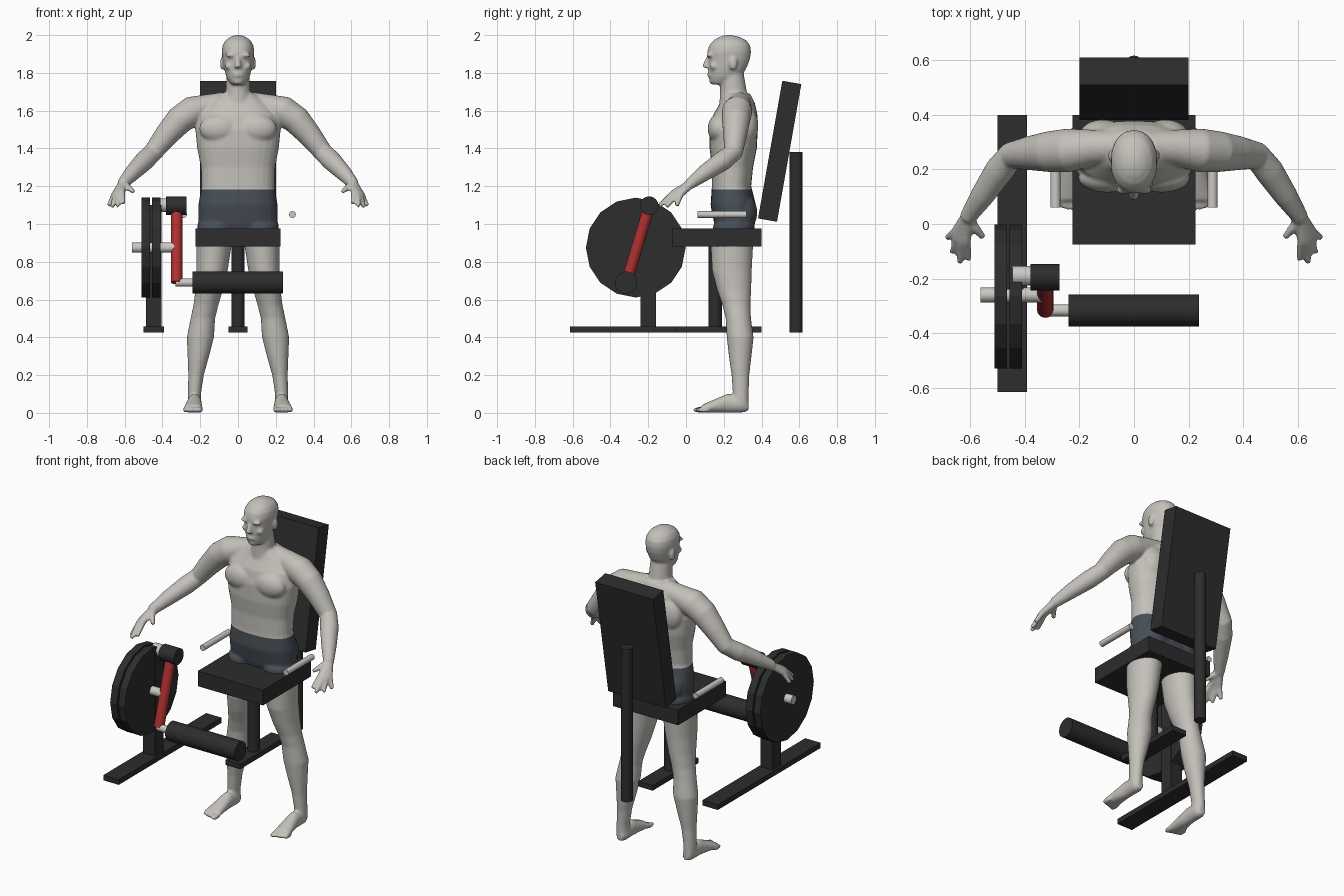
import bpy, bmesh, math
from mathutils import Vector, Matrix

if "Cube" in bpy.data.objects:
    bpy.data.objects.remove(bpy.data.objects["Cube"])


def material(name, rgb):
    m = bpy.data.materials.new(name)
    m.use_nodes = True
    m.diffuse_color = (*rgb, 1)
    m.node_tree.nodes["Principled BSDF"].inputs["Base Color"].default_value = (*rgb, 1)
    return m


SKIN = material("pale skin", (0.55, 0.53, 0.49))
SHORTS = material("slate cloth", (0.065, 0.078, 0.095))
DARK = material("charcoal", (0.026, 0.026, 0.027))
STEEL = material("light steel", (0.6, 0.58, 0.55))
RED = material("red paint", (0.42, 0.03, 0.03))


def add_object(name, bm, mats):
    me = bpy.data.meshes.new(name)
    bm.to_mesh(me)
    bm.free()
    ob = bpy.data.objects.new(name, me)
    bpy.context.collection.objects.link(ob)
    for m in mats:
        me.materials.append(m)
    return ob


# ---------- machine helpers ----------
def box(name, lo, hi, mat, tilt=0):
    lo, hi = Vector(lo), Vector(hi)
    bm = bmesh.new()
    bmesh.ops.create_cube(bm, size=1)
    bmesh.ops.scale(bm, vec=hi - lo, verts=bm.verts)
    ob = add_object(name, bm, [mat])
    ob.location = (lo + hi) / 2
    ob.rotation_euler.x = tilt
    return ob


def rod(name, a, b, r, mat, sides=32, smooth=True):
    a, b = Vector(a), Vector(b)
    bm = bmesh.new()
    bmesh.ops.create_cone(bm, cap_ends=True, segments=sides, radius1=r, radius2=r,
                          depth=(b - a).length)
    ob = add_object(name, bm, [mat])
    ob.location = (a + b) / 2
    ob.rotation_mode = 'QUATERNION'
    ob.rotation_quaternion = (b - a).to_track_quat('Z', 'Y')
    if smooth:
        bpy.ops.object.select_all(action='DESELECT')
        ob.select_set(True)
        bpy.context.view_layer.objects.active = ob
        bpy.ops.object.shade_smooth_by_angle()
    return ob


# ---------- seat and frame ----------
box("seat", (-0.225, -0.075, 0.88), (0.225, 0.4, 0.975), DARK)
box("backrest", (-0.2, 0.445, 1.015), (0.2, 0.547, 1.755), DARK, math.radians(-10))
rod("back_post", (0, 0.583, 0.425), (0, 0.583, 1.38), 0.034, DARK)
rod("seat_post", (0, 0.155, 0.44), (0, 0.155, 0.9), 0.035, DARK)
box("seat_foot_plate", (-0.05, -0.05, 0.425), (0.05, 0.4, 0.457), DARK)
box("side_foot_plate", (-0.5, -0.615, 0.425), (-0.393, 0.4, 0.457), DARK)
box("side_post", (-0.487, -0.24, 0.45), (-0.405, -0.158, 1.1), DARK)
for s, side in ((1, "left"), (-1, "right")):
    rod(side + "_handle", (s * 0.288, 0.06, 1.05), (s * 0.288, 0.32, 1.05), 0.018, STEEL)

# ---------- weights and swing arm ----------
for name, x in (("outer_weight", -0.512), ("inner_weight", -0.456)):
    rod(name, (x, -0.266, 0.875), (x + 0.046, -0.266, 0.875), 0.264, DARK, 16, False)
rod("weight_axle", (-0.562, -0.26, 0.875), (-0.33, -0.26, 0.875), 0.027, STEEL)
rod("pivot_pin", (-0.445, -0.19, 1.1), (-0.37, -0.19, 1.1), 0.036, STEEL)
rod("pivot_knob", (-0.38, -0.195, 1.097), (-0.273, -0.195, 1.097), 0.049, DARK)
rod("swing_arm", (-0.325, -0.195, 1.09), (-0.325, -0.315, 0.69), 0.03, RED)
rod("roller_pin", (-0.33, -0.317, 0.69), (-0.23, -0.317, 0.69), 0.022, STEEL)
rod("leg_roller", (-0.24, -0.317, 0.69), (0.238, -0.317, 0.69), 0.059, DARK)


# ---------- body helpers ----------
def loft(bm, rings, axis=None, power=2.0, n=28):
    """Closed tube through rings of (x, y, z, half width, half depth)."""
    pts = [Vector(r[:3]) for r in rings]
    loops = []
    for i, r in enumerate(rings):
        t = Vector(axis) if axis else (pts[min(i + 1, len(pts) - 1)] - pts[max(i - 1, 0)])
        t.normalize()
        ref = Vector((0, 0, 1)) if abs(t.y) > 0.9 else Vector((0, 1, 0))
        u = ref.cross(t).normalized()
        v = t.cross(u)
        loop = []
        for k in range(n):
            c, d = math.cos(math.tau * k / n), math.sin(math.tau * k / n)
            c = math.copysign(abs(c) ** (2 / power), c)
            d = math.copysign(abs(d) ** (2 / power), d)
            loop.append(bm.verts.new(pts[i] + u * c * r[3] + v * d * r[-1]))
        loops.append(loop)
    for a, b in zip(loops, loops[1:]):
        for k in range(n):
            bm.faces.new((a[k], a[(k + 1) % n], b[(k + 1) % n], b[k]))
    bm.faces.new(loops[0][::-1])
    bm.faces.new(loops[-1])


def blob(bm, loc, size):
    bmesh.ops.create_uvsphere(bm, u_segments=24, v_segments=16, radius=1,
                              matrix=Matrix.Translation(loc) @ Matrix.Diagonal((*size, 1)))


def side_view_stack(bm, rows, power):
    """Stack from rows of (z, half width, front y, back y)."""
    loft(bm, [(0, (f + b) / 2, z, w, (b - f) / 2) for z, w, f, b in rows], (0, 0, 1), power)


body = bmesh.new()

# torso, neck and head
side_view_stack(body, [
    (0.92, .16, .18, .33), (1.0, .21, .15, .365), (1.1, .21, .13, .37), (1.2, .193, .137, .345),
    (1.3, .196, .137, .355), (1.4, .216, .125, .375), (1.5, .226, .125, .38),
    (1.58, .21, .145, .378), (1.64, .155, .18, .365), (1.69, .09, .2, .34)], 2.4)
side_view_stack(body, [(1.6, .085, .175, .34), (1.7, .066, .18, .322), (1.8, .06, .18, .305)], 2)
side_view_stack(body, [
    (1.738, .03, .14, .2), (1.75, .045, .128, .24), (1.78, .062, .12, .29), (1.82, .073, .118, .318),
    (1.87, .081, .117, .338), (1.91, .086, .112, .345), (1.945, .082, .122, .34),
    (1.972, .067, .145, .32), (1.99, .043, .175, .285), (2.0, .016, .21, .245)], 2.15)

# face
loft(body, [(0, .122, 1.885, .011), (0, .108, 1.85, .015), (0, .104, 1.828, .02)])
blob(body, (0, .124, 1.79), (.026, .012, .013))
blob(body, (0, .137, 1.756), (.026, .014, .016))

for s in (1, -1):
    # brow, cheek and ear
    blob(body, (s * .036, .124, 1.893), (.034, .014, .011))
    blob(body, (s * .048, .148, 1.835), (.022, .022, .02))
    blob(body, (s * .083, .25, 1.85), (.012, .022, .036))
    # chest, shoulder blade and buttock
    blob(body, (s * .1, .17, 1.505), (.105, .055, .075))
    blob(body, (s * .115, .325, 1.52), (.085, .058, .1))
    blob(body, (s * .1, .305, 1.06), (.095, .072, .1))
    # arm
    loft(body, [(s * x, y, z, r) for x, y, z, r in (
        (.06, .285, 1.64, .06), (.15, .28, 1.622, .066), (.24, .27, 1.598, .08),
        (.31, .265, 1.55, .075), (.38, .26, 1.47, .063), (.45, .25, 1.38, .051),
        (.495, .195, 1.335, .053), (.555, .105, 1.275, .044), (.612, .02, 1.212, .03))])
    # fingers and thumb
    for kx, ky, kz, tx, ty, tz in ((.655, -.03, 1.155, .685, -.05, 1.095),
                                   (.647, -.052, 1.155, .665, -.105, 1.09),
                                   (.632, -.065, 1.16, .638, -.143, 1.095),
                                   (.615, -.062, 1.168, .606, -.13, 1.11),
                                   (.582, -.015, 1.195, .552, -.05, 1.17)):
        loft(body, [(s * .612, .025, 1.212, .024), (s * kx, ky, kz, .0175),
                    (s * tx, ty, tz, .012)], n=14)
    # leg
    loft(body, [(s * x, y, z, a, b) for x, y, z, a, b in (
        (.115, .255, 1.0, .1, .11), (.126, .243, .9, .094, .113), (.138, .243, .75, .083, .105),
        (.153, .255, .65, .073, .09), (.17, .267, .57, .066, .074), (.186, .277, .5, .065, .067),
        (.199, .287, .4, .072, .071), (.21, .287, .3, .057, .06), (.222, .288, .2, .041, .047),
        (.231, .29, .1, .035, .042), (.231, .29, .05, .036, .042))], (0, 0, 1))
    # foot and toes
    loft(body, [(s * x, y, z, a, b) for x, y, z, a, b in (
        (.229, .33, .036, .022, .026), (.229, .3, .046, .036, .044), (.23, .22, .052, .037, .05),
        (.235, .14, .034, .046, .033), (.238, .085, .022, .053, .021))], (0, -1, 0))
    for i in range(5):
        x = .2 + .02 * i
        blob(body, (s * x, .07 + .006 * i, .016), (.014 - .001 * i, .035, .015))

bmesh.ops.recalc_face_normals(body, faces=body.faces)
man = add_object("man", body, [SKIN, SHORTS])

# fuse the body into one smooth skin
fuse = man.modifiers.new("fuse", 'REMESH')
fuse.mode = 'VOXEL'
fuse.voxel_size = 0.0075
soften = man.modifiers.new("soften", 'SMOOTH')
soften.factor = 0.5
soften.iterations = 5
graph = bpy.context.evaluated_depsgraph_get()
skin = bpy.data.meshes.new_from_object(man.evaluated_get(graph))
man.modifiers.clear()
man.data = skin
skin.materials.clear()
for m in (SKIN, SHORTS):
    skin.materials.append(m)

# cut the waistband and hem, then colour the shorts between them
WAIST, HEM = 1.183, 0.92
bm = bmesh.new()
bm.from_mesh(skin)
for z in (WAIST, HEM):
    bmesh.ops.bisect_plane(bm, geom=bm.verts[:] + bm.edges[:] + bm.faces[:],
                           plane_co=(0, 0, z), plane_no=(0, 0, 1))
for f in bm.faces:
    c = f.calc_center_median()
    f.material_index = int(HEM < c.z < WAIST and abs(c.x) < 0.35)
    f.smooth = True
bm.to_mesh(skin)
bm.free()
